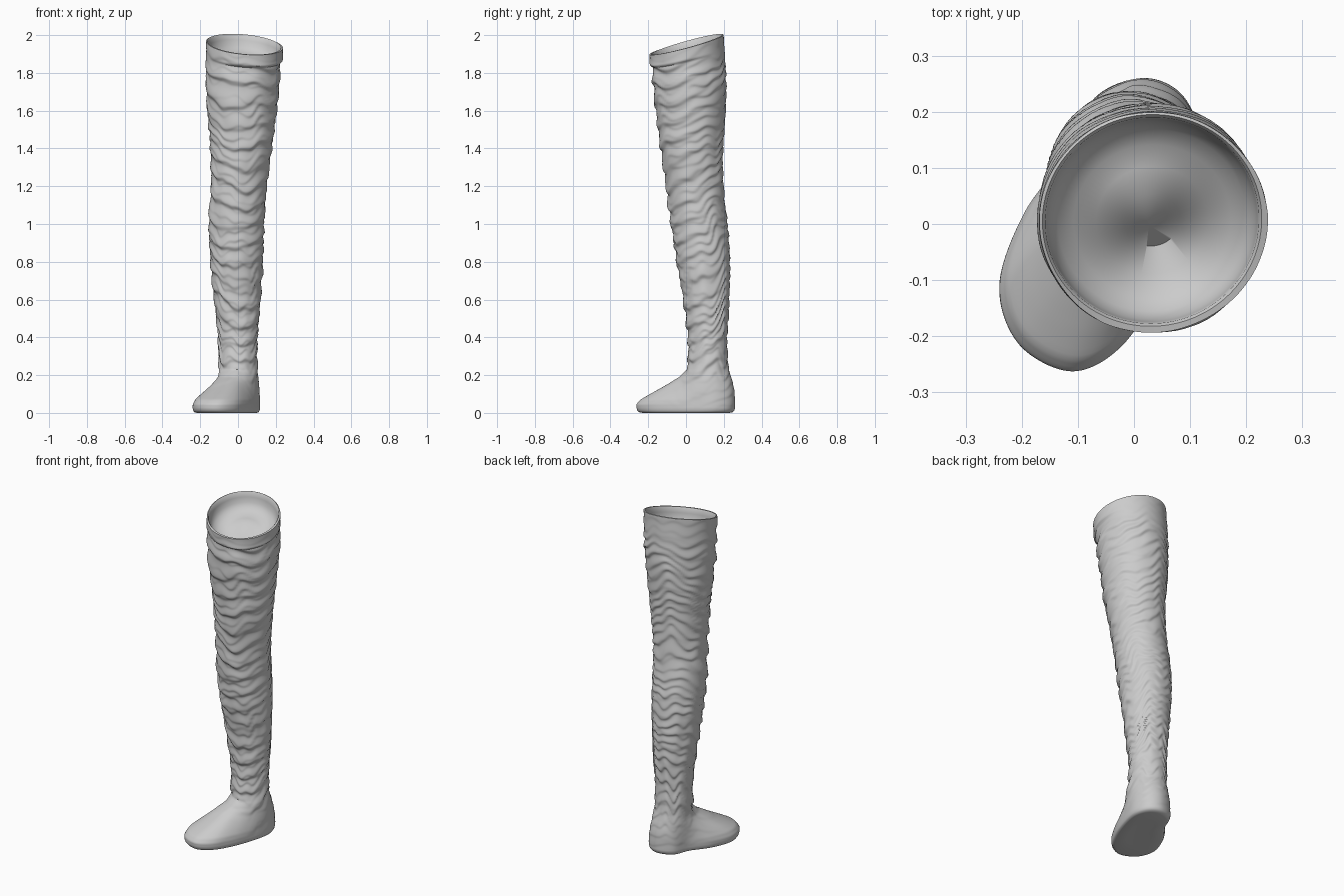
import bpy, bmesh, math
from mathutils import Vector, noise

if "Cube" in bpy.data.objects:
    bpy.data.objects.remove(bpy.data.objects["Cube"])

# Leg profile: z, x min, x max, y min, y max
LEG = [(0.0, -.10, .115, .0, .255), (.1, -.10, .112, .0, .253), (.2, -.10, .105, .0, .235),
       (.28, -.103, .102, .008, .225), (.4, -.107, .105, .01, .22), (.6, -.125, .12, -.015, .23),
       (.8, -.145, .133, -.05, .235), (1.0, -.155, .14, -.08, .222), (1.2, -.142, .153, -.105, .2),
       (1.4, -.147, .18, -.135, .197), (1.6, -.163, .205, -.16, .21), (1.8, -.17, .225, -.18, .213),
       (2.0, -.168, .235, -.192, .2)]
# Foot blend against height, following the instep
INSTEP = [(0, 1), (.045, 1), (.07, .92), (.1, .73), (.15, .4), (.19, .13), (.23, 0), (2.1, 0)]
# Foot outline seen from above
FOOT = [(.015, .26), (-.07, .225), (-.115, .13), (-.195, .02), (-.24, -.11), (-.205, -.215),
        (-.11, -.262), (-.02, -.215), (.05, -.1), (.1, .04), (.117, .15), (.085, .23)]
N = 144
RIM = 1.945


def smooth(t):
    t = min(1, max(0, t))
    return t * t * (3 - 2 * t)


def cubic(p0, p1, p2, p3, t):
    return .5 * (2 * p1 + (p2 - p0) * t + (2 * p0 - 5 * p1 + 4 * p2 - p3) * t * t
                 + (3 * p1 - p0 - 3 * p2 + p3) * t ** 3)


def lookup(table, z, k):
    z = min(max(z, table[0][0]), table[-1][0])
    i = max(j for j in range(len(table) - 1) if table[j][0] <= z)
    a, b = table[i], table[i + 1]
    p = table[max(i - 1, 0)]
    n = table[min(i + 2, len(table) - 1)]
    t = (z - a[0]) / (b[0] - a[0])
    if table is INSTEP:
        return a[k] + (b[k] - a[k]) * t
    return cubic(p[k], a[k], b[k], n[k], t)


def foot_point(s):
    i = int(s)
    p = [Vector(FOOT[(i + d) % len(FOOT)]) for d in (-1, 0, 1, 2)]
    return cubic(*p, s - i)


outline = [foot_point(i * len(FOOT) / N) for i in range(N)]
angles = [math.atan2(p.y - .11, p.x) for p in outline]


def rim_shift(a):
    return .052 * math.sin(a) - .018 * math.cos(a) + .005


def fold(p):
    # pillow profile: abrupt underside, long slope above
    p -= math.floor(p)
    return smooth(p / .22) if p < .22 else 1 - smooth((p - .22) / .78)


def wrinkle(a, z):
    c, s = math.cos(a), math.sin(a)
    q = Vector((c * 1.1, s * 1.1, z * 2.5))
    warp = noise.noise(q) * .055 + noise.noise(q * 2.3) * .018
    h = z - .085 * s + .018 * c + warp
    front = smooth(.55 - .6 * s)
    amp = .6 + .8 * noise.noise(Vector((c, s, z * 5 + 9)))
    big = fold(h / .105) * (.004 + .011 * front) * max(.25, amp)
    fine = fold(h / .058 + .3 + noise.noise(q * 1.7)) * (.009 - .004 * front) * max(.3, 1.2 - amp)
    # folds fade out on the foot and under the rim
    fade = (.22 + .78 * smooth((z - .12) / .15)) * (1 - .75 * smooth((z - 1.8) / .1))
    return (big + fine - .006) * fade * smooth(z / .06)


def point(i, z, inset=0.0):
    a = angles[i]
    c, s = math.cos(a), math.sin(a)
    zz = z + rim_shift(a) * smooth((z - 1.6) / (RIM - 1.6))
    x0, x1, y0, y1 = [lookup(LEG, zz, k) for k in (1, 2, 3, 4)]
    r = 1 - inset
    off = 0 if inset else wrinkle(a, zz)
    # overhanging cuff at the front right
    if z > 1.7 and not inset:
        w = smooth(.3 + .9 * math.cos(a + 1.0))
        off += w * (.011 * smooth((z - 1.872) / .008) - .004) * smooth((z - 1.75) / .1)
    x = (x0 + x1) / 2 + ((x1 - x0) / 2 * r + off) * c
    y = (y0 + y1) / 2 + ((y1 - y0) / 2 * r + off) * s
    f = lookup(INSTEP, zz, 1)
    if f:
        fx, fy = outline[i][0] + off * c, outline[i][1] + off * s
        x, y = x + (fx - x) * f, y + (fy - y) * f
    return Vector((x, y, zz))


bm = bmesh.new()
rings = []


def add_ring(points):
    rings.append([bm.verts.new(p) for p in points])


# Rounded sole edge
for scale, z in ((.5, .003), (.88, .0), (.955, .004), (.985, .013)):
    add_ring([Vector((-.05 + (p.x + .05) * scale, p.y * scale, z)) for p in outline])
# Foot and wrinkled leg
levels = 310
for j in range(levels + 1):
    z = .025 + (RIM - .025) * j / levels
    add_ring([point(i, z) for i in range(N)])
# Thin rim turning into the shallow inner hollow
for inset, drop in ((.025, -.002), (.05, .004), (.065, .03), (.09, .06), (.16, .085), (.3, .105),
                    (.5, .118), (.75, .124)):
    ring = []
    for i in range(N):
        p = point(i, RIM, inset)
        p.z -= drop
        ring.append(p)
    add_ring(ring)

for lo, hi in zip(rings, rings[1:]):
    for i in range(N):
        k = (i + 1) % N
        bm.faces.new((lo[i], lo[k], hi[k], hi[i]))
# Close the sole and the hollow with fans
for ring in (rings[0], rings[-1]):
    mid = bm.verts.new(sum((v.co for v in ring), Vector()) / N)
    for i in range(N):
        bm.faces.new((ring[i], ring[(i + 1) % N], mid))
bmesh.ops.recalc_face_normals(bm, faces=bm.faces)

mesh = bpy.data.meshes.new("wrinkled_leg_boot")
bm.to_mesh(mesh)
bm.free()
boot = bpy.data.objects.new("wrinkled_leg_boot", mesh)
bpy.context.collection.objects.link(boot)
bpy.context.view_layer.objects.active = boot
boot.select_set(True)
bpy.ops.object.shade_smooth_by_angle(angle=math.radians(50))
